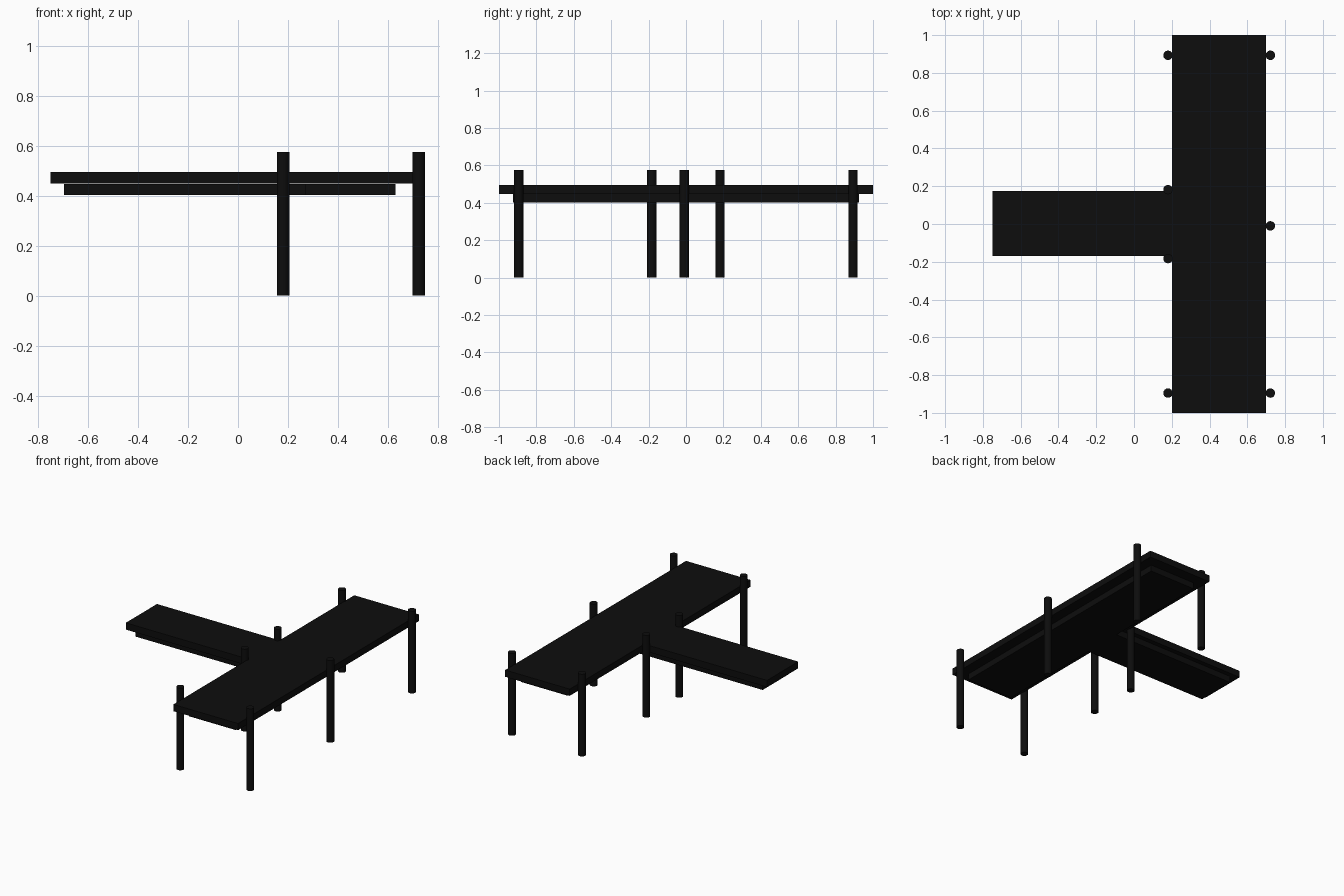
import bpy

if "Cube" in bpy.data.objects:
    bpy.data.objects.remove(bpy.data.objects["Cube"])

mat = bpy.data.materials.new("dark_timber")
mat.diffuse_color = (0.004, 0.004, 0.004, 1)
mat.use_nodes = True
mat.node_tree.nodes["Principled BSDF"].inputs["Base Color"].default_value = mat.diffuse_color


def box(name, x0, x1, y0, y1, z0, z1):
    bpy.ops.mesh.primitive_cube_add(
        size=1, location=((x0 + x1) / 2, (y0 + y1) / 2, (z0 + z1) / 2))
    ob = bpy.context.object
    ob.name = name
    ob.scale = (x1 - x0, y1 - y0, z1 - z0)
    bpy.ops.object.transform_apply(location=False, rotation=False, scale=True)
    ob.data.materials.append(mat)


def post(name, x, y, height=0.575, radius=0.025):
    bpy.ops.mesh.primitive_cylinder_add(
        vertices=24, radius=radius, depth=height, location=(x, y, height / 2))
    ob = bpy.context.object
    ob.name = name
    ob.data.materials.append(mat)
    bpy.ops.object.shade_smooth_by_angle()


# Decks forming a T
box("main_deck", 0.20, 0.70, -1.0, 1.0, 0.448, 0.495)
box("walkway_deck", -0.75, 0.20, -0.17, 0.175, 0.448, 0.495)

# Inset supports hanging just below the decks
box("main_deck_support", 0.27, 0.63, -0.925, 0.925, 0.402, 0.446)
box("walkway_support", -0.695, 0.27, -0.14, 0.145, 0.402, 0.446)

# Round mooring posts along both long edges
for i, y in enumerate((-0.895, -0.183, 0.182, 0.893)):
    post(f"inner_post_{i + 1}", 0.18, y)
for i, y in enumerate((-0.895, -0.01, 0.893)):
    post(f"outer_post_{i + 1}", 0.722, y)
